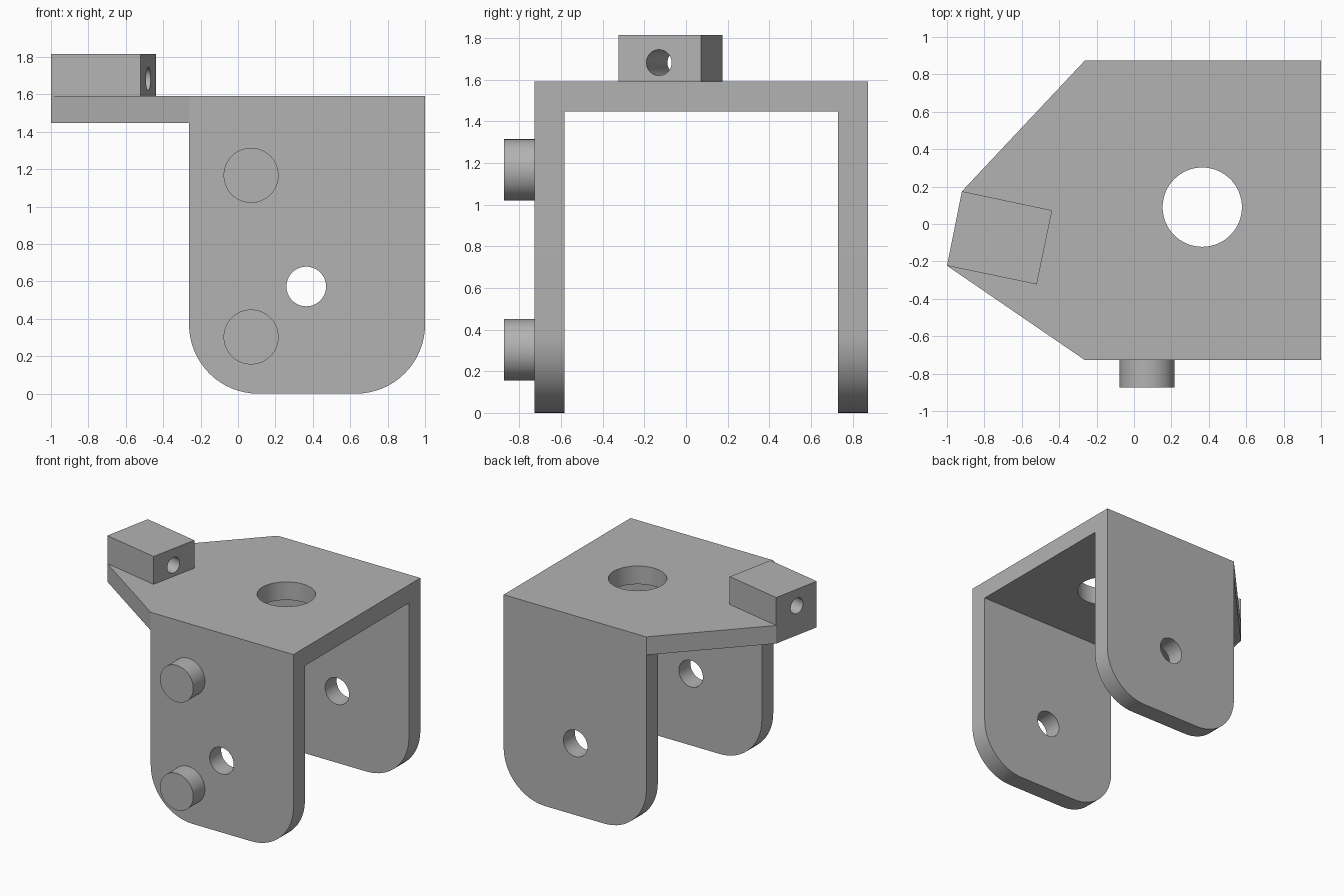
import bpy, bmesh, math
from mathutils import Matrix, Vector

cube = bpy.data.objects.get("Cube")
if cube:
    bpy.data.objects.remove(cube, do_unlink=True)

grey = bpy.data.materials.new("plain grey")
grey.use_nodes = True
colour = (0.45, 0.45, 0.45, 1)
grey.diffuse_color = colour
grey.node_tree.nodes["Principled BSDF"].inputs["Base Color"].default_value = colour

X0, X1 = -0.262, 1.0            # leg width
Y0, Y1 = -0.728, 0.875          # outer faces of the legs
WALL, TOP = 0.145, 1.592
RADIUS = 0.37


def add_object(name, bm):
    bmesh.ops.recalc_face_normals(bm, faces=bm.faces)
    mesh = bpy.data.meshes.new(name)
    bm.to_mesh(mesh)
    bm.free()
    mesh.materials.append(grey)
    obj = bpy.data.objects.new(name, mesh)
    bpy.context.collection.objects.link(obj)
    return obj


def prism(name, points, offset):
    """Extrude a closed outline along an offset."""
    bm = bmesh.new()
    face = bm.faces.new([bm.verts.new(p) for p in points])
    grown = bmesh.ops.extrude_face_region(bm, geom=[face])["geom"]
    bmesh.ops.translate(bm, vec=offset, verts=[v for v in grown if isinstance(v, bmesh.types.BMVert)])
    return add_object(name, bm)


def cylinder(name, start, end, radius):
    start, end = Vector(start), Vector(end)
    axis = end - start
    turn = axis.to_track_quat("Z", "Y").to_matrix().to_4x4()
    bm = bmesh.new()
    bmesh.ops.create_cone(bm, cap_ends=True, segments=64, radius1=radius, radius2=radius,
                          depth=axis.length, matrix=Matrix.Translation((start + end) / 2) @ turn)
    return add_object(name, bm)


def combine(target, tool, operation):
    """Apply a boolean and discard the tool object."""
    mod = target.modifiers.new("combine", "BOOLEAN")
    mod.operation, mod.solver, mod.object = operation, "EXACT", tool
    graph = bpy.context.evaluated_depsgraph_get()
    mesh = bpy.data.meshes.new_from_object(target.evaluated_get(graph))
    target.modifiers.clear()
    target.data = mesh
    bpy.data.objects.remove(tool, do_unlink=True)


def smooth(obj):
    bpy.ops.object.select_all(action="DESELECT")
    obj.select_set(True)
    bpy.context.view_layer.objects.active = obj
    bpy.ops.object.shade_smooth_by_angle(angle=math.radians(30))


# Top plate with the tapered arm
outline = [(X1, Y0), (X1, Y1), (X0, Y1), (-0.92, 0.175), (-1, -0.223), (X0, Y0)]
bracket = prism("bracket", [(x, y, TOP - WALL) for x, y in outline], (0, 0, WALL))

# Legs with rounded lower corners
profile = [(X0, TOP), (X1, TOP)]
for centre, first in ((X1 - RADIUS, 0), (X0 + RADIUS, 90)):
    for i in range(17):
        a = math.radians(first + 90 * i / 16)
        profile.append((centre + RADIUS * math.cos(a), RADIUS - RADIUS * math.sin(a)))
for y in (Y0, Y1 - WALL):
    leg = prism("leg", [(x, y, z) for x, z in profile], (0, WALL, 0))
    combine(bracket, leg, "UNION")

# Round openings in the top plate and both legs
combine(bracket, cylinder("top_cutter", (0.365, 0.09, 1.3), (0.365, 0.09, 1.7), 0.212), "DIFFERENCE")
combine(bracket, cylinder("pivot_cutter", (0.365, -1, 0.573), (0.365, 1, 0.573), 0.106), "DIFFERENCE")
smooth(bracket)

# Skewed block at the end of the arm, drilled lengthwise
corners = [(-1, -0.223), (-0.52, -0.323), (-0.438, 0.073), (-0.92, 0.175)]
block = prism("arm_block", [(x, y, TOP) for x, y in corners], (0, 0, 0.223))
combine(block, cylinder("block_cutter", (-1.2, 0.022, 1.682), (-0.24, -0.18, 1.682), 0.062), "DIFFERENCE")
smooth(block)

# Pegs on the front leg
for name, z in (("upper_peg", 1.167), ("lower_peg", 0.303)):
    smooth(cylinder(name, (0.07, Y0, z), (0.07, -0.875, z), 0.147))
